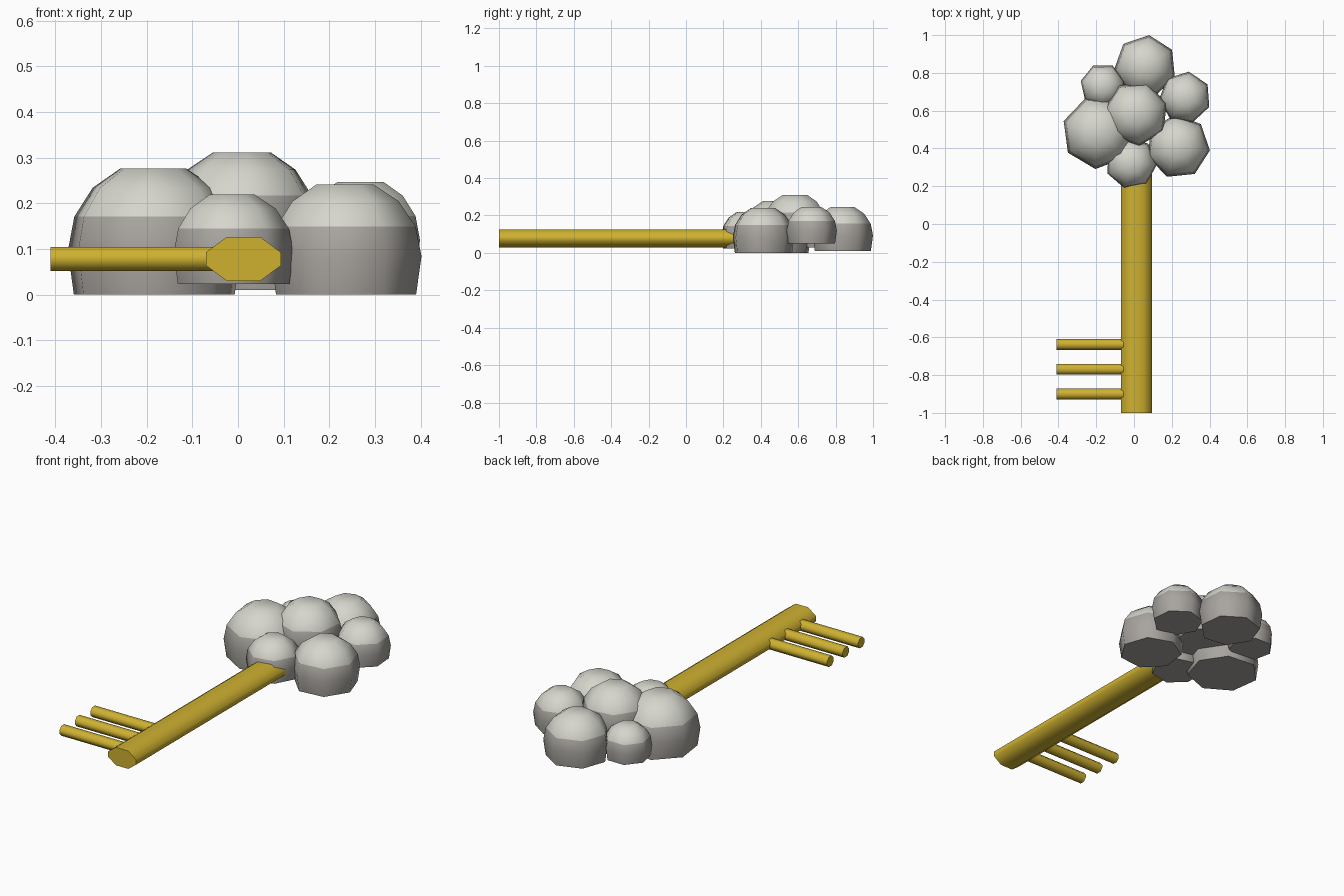
import bpy, bmesh, math
from mathutils import Vector

if "Cube" in bpy.data.objects:
    bpy.data.objects.remove(bpy.data.objects["Cube"])


def material(name, rgb):
    m = bpy.data.materials.new(name)
    m.diffuse_color = (*rgb, 1)
    m.use_nodes = True
    m.node_tree.nodes["Principled BSDF"].inputs["Base Color"].default_value = m.diffuse_color
    return m


LIGHT = material("light grey", (0.67, 0.67, 0.61))
DARK = material("warm grey", (0.39, 0.37, 0.345))
GOLD = material("gold", (0.62, 0.44, 0.03))


def loft(name, rings, mats, angle=60):
    """Skin a list of closed rings and cap both ends."""
    bm = bmesh.new()
    vs = [[bm.verts.new(p) for p in ring] for ring in rings]
    n = len(vs[0])
    for a, b in zip(vs, vs[1:]):
        for i in range(n):
            bm.faces.new((a[i], a[(i + 1) % n], b[(i + 1) % n], b[i]))
    bm.faces.new(vs[0])
    bm.faces.new(vs[-1])
    bmesh.ops.recalc_face_normals(bm, faces=bm.faces)
    me = bpy.data.meshes.new(name)
    bm.to_mesh(me)
    bm.free()
    for m in mats:
        me.materials.append(m)
    ob = bpy.data.objects.new(name, me)
    bpy.context.collection.objects.link(ob)
    bpy.ops.object.select_all(action='DESELECT')
    ob.select_set(True)
    bpy.context.view_layer.objects.active = ob
    bpy.ops.object.shade_smooth_by_angle(angle=math.radians(angle))
    return ob


def blob(name, x, y, z, r, phase):
    """Low-poly dome with a flat top and a cut-off base."""
    profile = [(0.38, 0.924), (0.707, 0.707), (0.924, 0.383), (1.0, 0.0), (0.93, -0.5)]
    rings = []
    for pr, pz in profile:
        rings.append([(x + r * pr * math.cos(math.radians(phase) + k * math.tau / 7),
                       y + r * pr * math.sin(math.radians(phase) + k * math.tau / 7),
                       max(0.0, z + r * pz)) for k in range(7)])
    ob = loft(name, rings, [LIGHT, DARK])
    # darker below the shoulder ring
    for f in ob.data.polygons:
        f.material_index = int(f.center.z < z + 0.33 * r)


def bar(name, start, end, side, up, half_w, half_h):
    """Eight-sided bar with flat top and sides."""
    start, end, side, up = map(Vector, (start, end, side, up))
    section = [(-1, -.3), (-.45, -1), (.45, -1), (1, -.3),
               (1, .3), (.45, 1), (-.45, 1), (-1, .3)]
    rings = [[c + side * (u * half_w) + up * (v * half_h) for u, v in section]
             for c in (start, end)]
    loft(name, rings, [GOLD])


# clustered head
blob("centre_blob", 0.01, 0.585, 0.151, 0.173, 70)
blob("left_blob", -0.187, 0.485, 0.096, 0.195, 162)
blob("front_blob", -0.015, 0.322, 0.092, 0.137, 255)
blob("right_front_blob", 0.233, 0.41, 0.084, 0.17, -7)
blob("right_back_blob", 0.27, 0.67, 0.119, 0.138, 30)
blob("back_blob", 0.06, 0.835, 0.093, 0.166, 83)
blob("left_back_blob", -0.165, 0.73, 0.09, 0.12, 64)

# shaft and three teeth
bar("shaft", (0.012, -1, 0.078), (0.012, 0.32, 0.078), (1, 0, 0), (0, 0, 1), 0.082, 0.048)
for i in range(3):
    y = -0.638 - 0.131 * i
    bar(f"tooth_{i + 1}", (-0.41, y, 0.078), (-0.04, y, 0.078), (0, 1, 0), (0, 0, 1), 0.028, 0.026)
